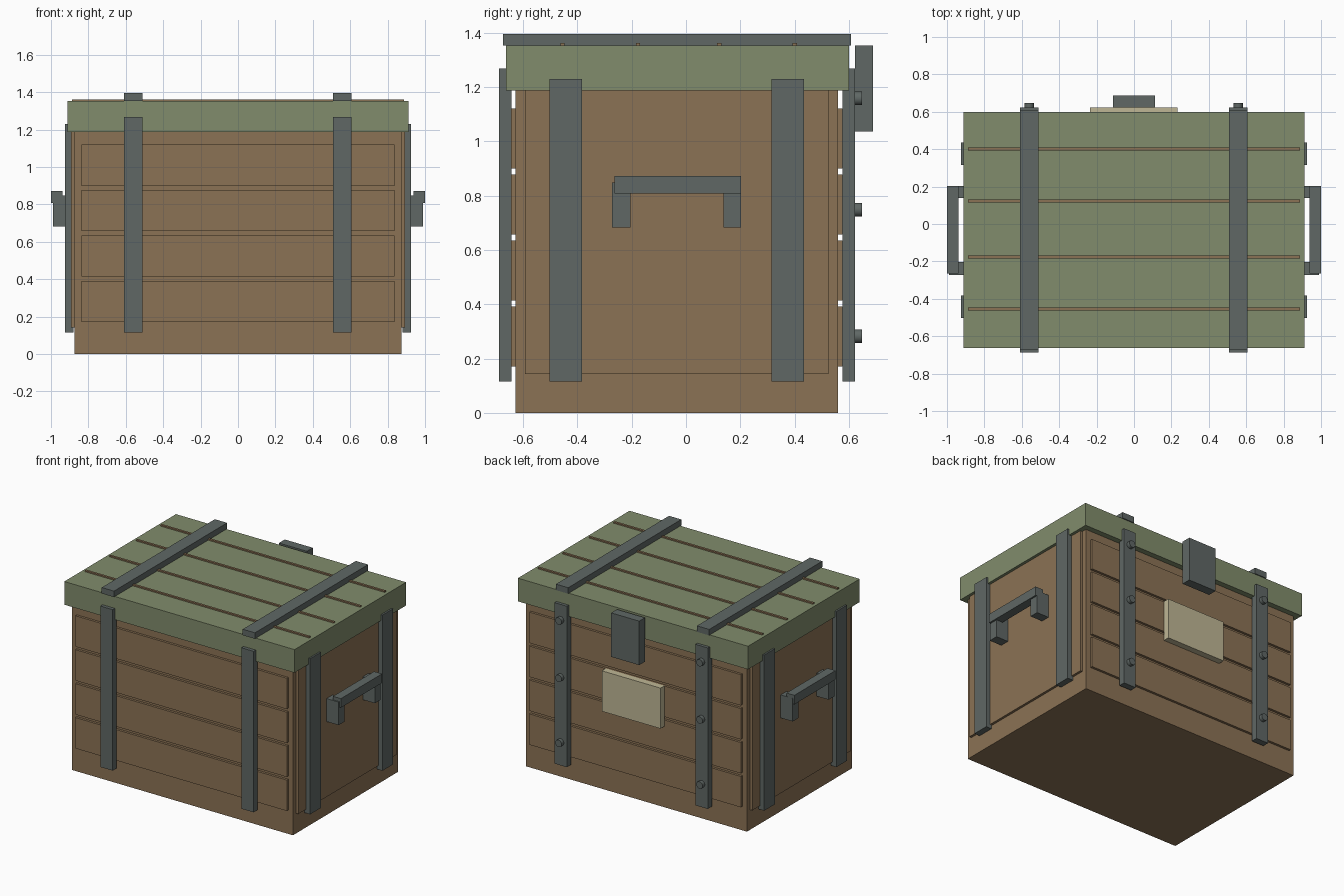
import bpy
import math

cube = bpy.data.objects.get("Cube")
if cube:
    bpy.data.objects.remove(cube, do_unlink=True)


def material(name, r, g, b):
    m = bpy.data.materials.new(name)
    m.use_nodes = True
    m.diffuse_color = (r, g, b, 1)
    m.node_tree.nodes["Principled BSDF"].inputs["Base Color"].default_value = (r, g, b, 1)
    return m


wood = material("brown_wood", 0.26, 0.17, 0.09)
green = material("green_paint", 0.22, 0.265, 0.15)
steel = material("grey_steel", 0.115, 0.137, 0.13)
cream = material("cream_label", 0.52, 0.47, 0.30)


def box(name, mat, x, y, z):
    """Box spanning the (low, high) ranges given on each axis."""
    spans = [sorted(r) for r in (x, y, z)]
    bpy.ops.mesh.primitive_cube_add(size=1, location=[(a + b) / 2 for a, b in spans])
    ob = bpy.context.object
    ob.name = name
    ob.scale = [b - a for a, b in spans]
    bpy.ops.object.transform_apply(location=False, rotation=False, scale=True)
    ob.data.materials.append(mat)
    return ob


def around(centre, width):
    return (centre - width / 2, centre + width / 2)


# Body and lid
FRONT, BACK, SIDE = -0.628, 0.56, 0.875
box("body", wood, (-SIDE, SIDE), (FRONT, BACK), (0, 1.19))
box("lid", green, (-0.912, 0.912), (-0.663, 0.6), (1.187, 1.353))

# Raised planks on front and back
for i in range(4):
    low = 0.171 + i * 0.243
    for name, wall, out in (("front", FRONT, -0.017), ("back", BACK, 0.017)):
        box(f"{name}_plank", wood, (-0.838, 0.838), (wall, wall + out), (low, low + 0.221))

# Thin battens along the lid
for y in (-0.455, -0.177, 0.122, 0.4):
    box("lid_batten", wood, (-0.888, 0.888), around(y, 0.016), (1.345, 1.362))

# Straps over front, back and top, with bolts at the back
for x in (-0.56, 0.557):
    span = around(x, 0.097)
    box("front_strap", steel, span, (-0.688, -0.642), (0.115, 1.268))
    box("back_strap", steel, span, (0.576, 0.622), (0.115, 1.268))
    box("top_strap", steel, span, (-0.673, 0.607), (1.352, 1.395))
    for z in (0.282, 0.748, 1.158):
        bpy.ops.mesh.primitive_cylinder_add(
            vertices=16, radius=0.025, depth=0.03,
            location=(x, 0.633, z), rotation=(math.pi / 2, 0, 0))
        bolt = bpy.context.object
        bolt.name = "strap_bolt"
        bolt.data.materials.append(steel)
        bpy.ops.object.shade_smooth_by_angle()

# Panel, straps and carrying handle on each side
for s, side in ((1, "left"), (-1, "right")):
    box(f"{side}_panel", wood, (s * SIDE, s * 0.892), (-0.592, 0.524), (0.143, 1.188))
    for y in (-0.443, 0.375):
        box(f"{side}_strap", steel, (s * 0.88, s * 0.924), around(y, 0.12), (0.115, 1.23))
    for y in ((-0.272, -0.204), (0.138, 0.203)):
        box(f"{side}_handle_bracket", steel, (s * 0.891, s * 0.988), y, (0.683, 0.848))
    box(f"{side}_handle_bar", steel, (s * 0.937, s * 1.0), (-0.264, 0.202), (0.808, 0.873))

# Latch and label on the back
box("latch", steel, (-0.111, 0.111), (0.622, 0.688), (1.037, 1.352))
box("label_plate", cream, (-0.234, 0.232), (0.577, 0.622), (0.59, 0.88))
